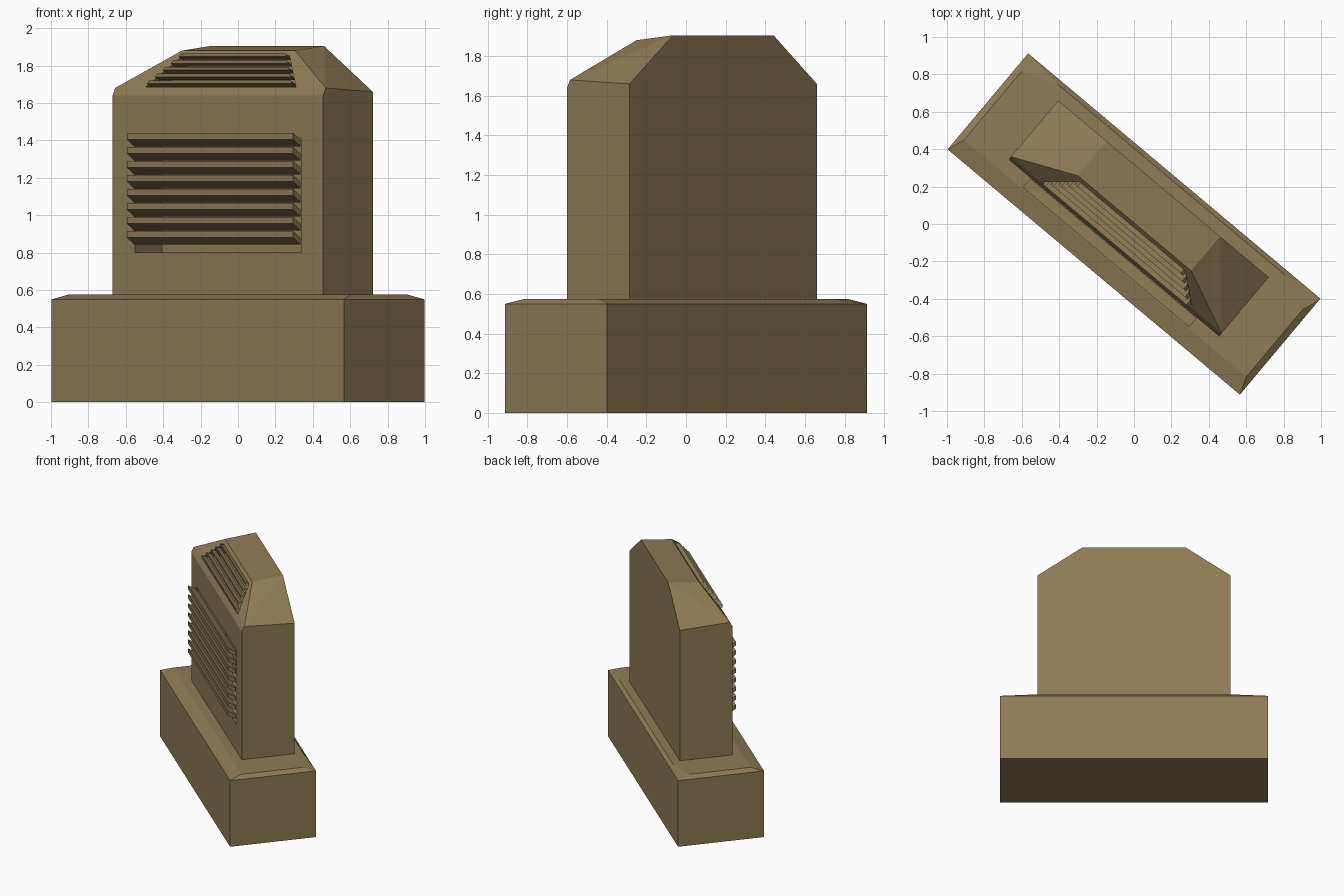
import bpy, bmesh
from math import radians

if "Cube" in bpy.data.objects:
    bpy.data.objects.remove(bpy.data.objects["Cube"])

ANGLE = radians(-40)          # whole unit is turned about z

mat = bpy.data.materials.new("tan_metal")
mat.diffuse_color = (0.27, 0.20, 0.09, 1)
mat.use_nodes = True
mat.node_tree.nodes["Principled BSDF"].inputs["Base Color"].default_value = mat.diffuse_color


def add_hull(bm, pts):
    """Flat-faced convex solid, mirrored across x, from its right-hand points."""
    part = bmesh.new()
    for x, y, z in pts:
        part.verts.new((x, y, z))
        part.verts.new((-x, y, z))
    bmesh.ops.convex_hull(part, input=part.verts[:])
    bmesh.ops.dissolve_limit(part, angle_limit=0.01, verts=part.verts[:], edges=part.edges[:])
    bmesh.ops.recalc_face_normals(part, faces=part.faces[:])
    tmp = bpy.data.meshes.new("tmp")
    part.to_mesh(tmp)
    part.free()
    bm.from_mesh(tmp)
    bpy.data.meshes.remove(tmp)


def make(name, solids):
    bm = bmesh.new()
    for pts in solids:
        add_hull(bm, pts)
    me = bpy.data.meshes.new(name)
    bm.to_mesh(me)
    bm.free()
    me.materials.append(mat)
    ob = bpy.data.objects.new(name, me)
    bpy.context.collection.objects.link(ob)
    ob.rotation_euler.z = ANGLE
    return ob


def slat(w_top, w_bot, y_front, y_back, z, h, drop):
    """Blade sloping down and inward from its front edge."""
    return [(w_top, y_front, z), (w_bot, y_front, z - h),
            (w_top, y_back, z - drop), (w_bot, y_back, z - h - drop)]


def slope_y(z):               # front slope of the hood
    return -0.147 + (z - 1.68) * 0.76


def slope_w(z):               # half width of the tapered upper vent
    return 0.525 - (z - 1.685) * 0.155 / 0.17


# plinth with a shallow bevelled top
make("plinth", [[(1.02, y, z) for y in (-0.335, 0.335) for z in (0, 0.55)]
                + [(0.985, -0.24, 0.575), (0.985, 0.24, 0.575), (0.79, 0.31, 0.575)]])

# housing with tapered hood
housing = make("housing", [[
    (0.735, 0.245, 0.56), (0.735, 0.245, 1.66), (0.395, 0.245, 1.905),
    (0.735, -0.167, 0.56), (0.735, -0.167, 1.64),
    (0.735, -0.147, 1.68), (0.395, 0.005, 1.88)]])

# vent openings cut into the housing
lower = [(0.58, y, z) for y in (-0.3, 0.06) for z in (0.80, 1.415)]
upper = [(slope_w(z), slope_y(z) + d, z) for z in (1.685, 1.855) for d in (-0.1, 0.15)]
cutter = make("vent_cutter", [lower, upper])
cutter.hide_render = True
mod = housing.modifiers.new("vents", 'BOOLEAN')
mod.operation = 'DIFFERENCE'
mod.solver = 'EXACT'
mod.object = cutter
bpy.context.view_layer.objects.active = housing
bpy.ops.object.modifier_apply(modifier=mod.name)
bpy.data.objects.remove(cutter)

# slats of the large front vent
make("front_vent_slats", [slat(0.58, 0.58, -0.233, -0.17, 1.44 - i * 0.075, 0.035, 0.037)
                          for i in range(8)])

# slats of the upper sloped vent
slats = []
for i in range(5):
    z = 1.865 - i * 0.036
    slats.append(slat(slope_w(z), slope_w(z - 0.018),
                      slope_y(z) - 0.035, slope_y(z) + 0.005, z, 0.017, 0.018))
make("hood_vent_slats", slats)
